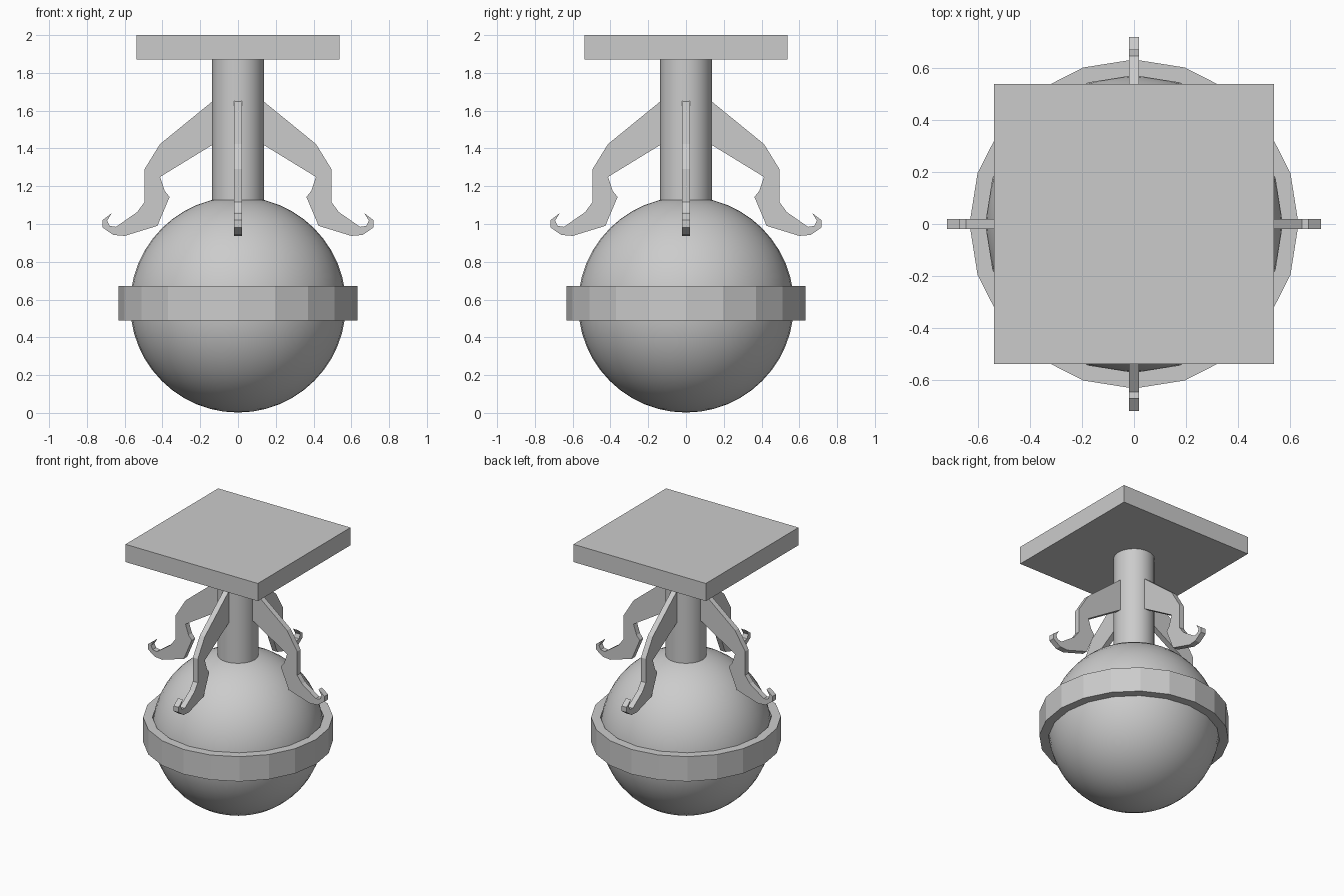
import bpy, bmesh, math

if "Cube" in bpy.data.objects:
    bpy.data.objects.remove(bpy.data.objects["Cube"])


def add_mesh(name, bm, smooth=None):
    bmesh.ops.recalc_face_normals(bm, faces=bm.faces[:])
    mesh = bpy.data.meshes.new(name)
    bm.to_mesh(mesh)
    bm.free()
    obj = bpy.data.objects.new(name, mesh)
    bpy.context.collection.objects.link(obj)
    if smooth:
        bpy.ops.object.select_all(action='DESELECT')
        obj.select_set(True)
        bpy.context.view_layer.objects.active = obj
        bpy.ops.object.shade_smooth_by_angle(angle=math.radians(smooth))
    return obj


def lathe(name, profile, sides, closed, smooth=None):
    """Revolve an (r, z) profile about the z axis."""
    bm = bmesh.new()
    verts = [bm.verts.new((r, 0, z)) for r, z in profile]
    pairs = list(zip(verts, verts[1:]))
    if closed:
        pairs.append((verts[-1], verts[0]))
    edges = [bm.edges.new(p) for p in pairs]
    bmesh.ops.spin(bm, geom=verts + edges, cent=(0, 0, 0), axis=(0, 0, 1),
                   angle=math.tau, steps=sides, use_duplicate=False)
    bmesh.ops.remove_doubles(bm, verts=bm.verts[:], dist=1e-4)
    return add_mesh(name, bm, smooth)


# Square top plate
bm = bmesh.new()
bmesh.ops.create_cube(bm, size=1)
bmesh.ops.scale(bm, vec=(1.076, 1.076, 0.13), verts=bm.verts[:])
bmesh.ops.translate(bm, vec=(0, 0, 1.935), verts=bm.verts[:])
add_mesh("top_plate", bm)

# Round post from plate down into the ball
lathe("post", [(0, 1.1), (0.137, 1.1), (0.137, 1.87), (0, 1.87)], 20, False, 35)

# Ball
R = 0.571
bm = bmesh.new()
bmesh.ops.create_uvsphere(bm, u_segments=40, v_segments=24, radius=R)
bmesh.ops.translate(bm, vec=(0, 0, R + 0.002), verts=bm.verts[:])
add_mesh("ball", bm, 35)

# Faceted band around the ball
lathe("band", [(0.57, 0.49), (0.632, 0.49), (0.632, 0.672), (0.57, 0.672)], 20, True)

# Four flat scroll brackets, profile in (radius, height)
PROFILE = [(0.12, 1.66), (0.137, 1.648), (0.413, 1.423), (0.495, 1.29),
           (0.495, 1.116), (0.534, 1.063), (0.646, 0.985), (0.68, 0.99),
           (0.693, 1.018), (0.668, 1.058), (0.718, 1.02), (0.718, 0.982),
           (0.66, 0.942), (0.6, 0.937), (0.427, 0.99), (0.362, 1.143),
           (0.388, 1.175), (0.413, 1.249), (0.137, 1.418), (0.12, 1.428)]
HALF = 0.02
for i, side in enumerate(("right", "back", "left", "front")):
    bm = bmesh.new()
    face = bm.faces.new([bm.verts.new((r, -HALF, z)) for r, z in PROFILE])
    ext = bmesh.ops.extrude_face_region(bm, geom=[face], use_keep_orig=True)
    moved = [g for g in ext["geom"] if isinstance(g, bmesh.types.BMVert)]
    bmesh.ops.translate(bm, vec=(0, 2 * HALF, 0), verts=moved)
    bracket = add_mesh(side + "_bracket", bm)
    bracket.rotation_euler.z = i * math.pi / 2
